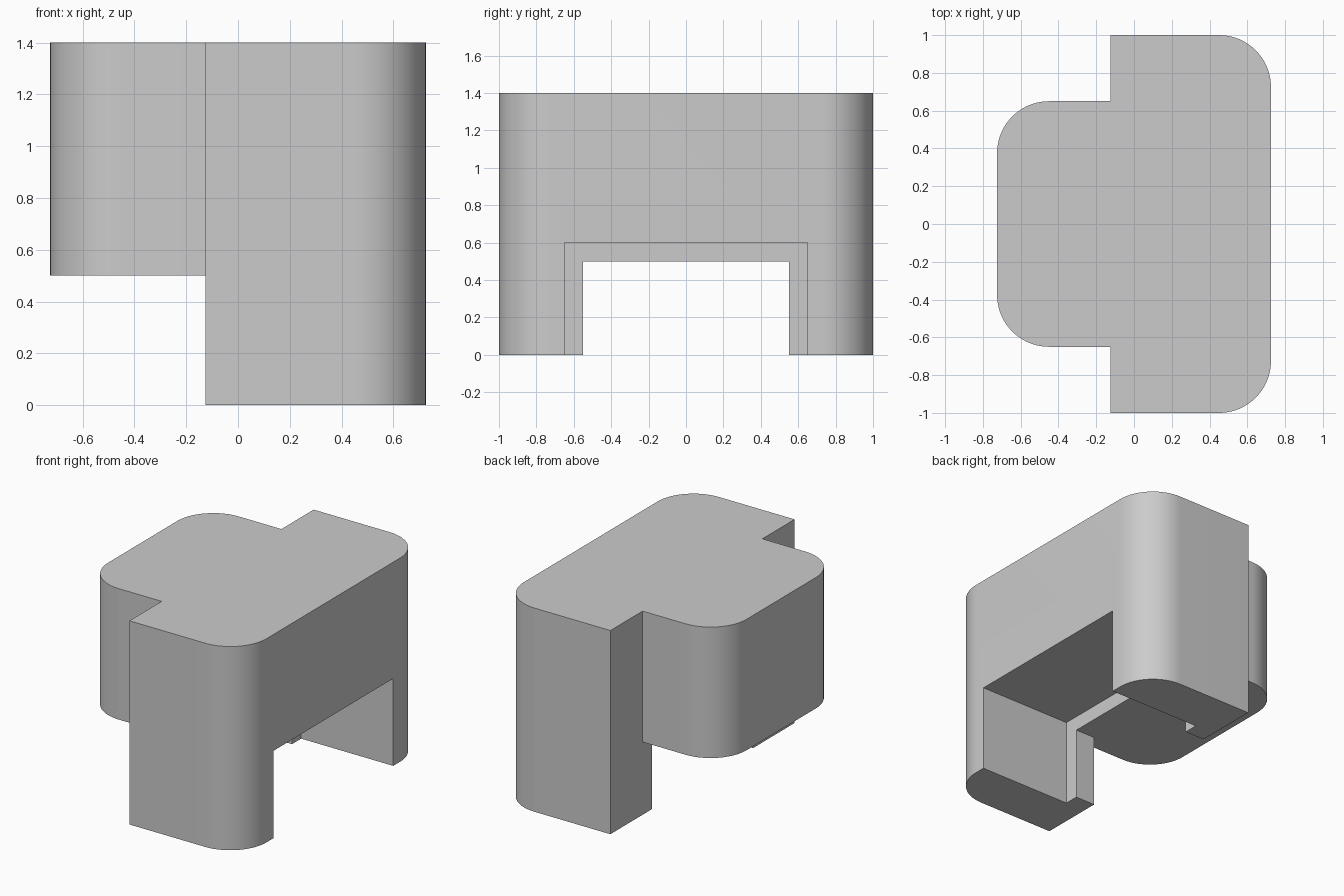
import bpy, bmesh, math

if "Cube" in bpy.data.objects:
    bpy.data.objects.remove(bpy.data.objects["Cube"], do_unlink=True)

HALF_X, STEP_X, LIP_X = 0.725, -0.125, 0.025
HEIGHT, RADIUS, SEGMENTS = 1.4, 0.275, 20

grey = bpy.data.materials.new("plain grey")
grey.use_nodes = True
grey.diffuse_color = (0.6, 0.6, 0.6, 1)
grey.node_tree.nodes["Principled BSDF"].inputs["Base Color"].default_value = grey.diffuse_color


def prism(name, outline, bottom, top):
    """Extrude a counter-clockwise plan outline between two heights."""
    bm = bmesh.new()
    face = bm.faces.new([bm.verts.new((x, y, bottom)) for x, y in outline])
    side = bmesh.ops.extrude_face_region(bm, geom=[face])["geom"]
    moved = [v for v in side if isinstance(v, bmesh.types.BMVert)]
    bmesh.ops.translate(bm, verts=moved, vec=(0, 0, top - bottom))
    bmesh.ops.recalc_face_normals(bm, faces=bm.faces)
    mesh = bpy.data.meshes.new(name)
    bm.to_mesh(mesh)
    bm.free()
    mesh.materials.append(grey)
    obj = bpy.data.objects.new(name, mesh)
    bpy.context.collection.objects.link(obj)
    return obj


def corner(x, y, start):
    """Quarter arc inside the corner at (x, y), beginning at angle start."""
    cx, cy = x - math.copysign(RADIUS, x), y - math.copysign(RADIUS, y)
    angles = [math.radians(start + 90 * i / SEGMENTS) for i in range(SEGMENTS + 1)]
    return [(cx + RADIUS * math.cos(a), cy + RADIUS * math.sin(a)) for a in angles]


def cut(target, cutter):
    """Subtract a cutter from the target and discard it."""
    cutter.hide_render = True
    mod = target.modifiers.new(cutter.name, 'BOOLEAN')
    mod.operation, mod.solver, mod.object = 'DIFFERENCE', 'EXACT', cutter
    bpy.context.view_layer.objects.active = target
    bpy.ops.object.modifier_apply(modifier=mod.name)
    bpy.data.objects.remove(cutter, do_unlink=True)


# Stepped plan with a wide block on the left and a narrower one on the right
plan = (corner(HALF_X, -1, 270) + corner(HALF_X, 1, 0)
        + [(STEP_X, 1), (STEP_X, 0.65)]
        + corner(-HALF_X, 0.65, 90) + corner(-HALF_X, -0.65, 180)
        + [(STEP_X, -0.65), (STEP_X, -1)])
body = prism("body", plan, 0, HEIGHT)

# Space under the narrow block, continuing as a passage between the legs
passage = [(-1, -2), (STEP_X, -2), (STEP_X, -0.55), (1, -0.55),
           (1, 0.55), (STEP_X, 0.55), (STEP_X, 2), (-1, 2)]
cut(body, prism("passage_cutter", passage, -1, 0.5))

# Larger recess that leaves a thin lip around the passage
recess = [(LIP_X, -0.65), (1, -0.65), (1, 0.65), (LIP_X, 0.65)]
cut(body, prism("recess_cutter", recess, -1, 0.6))

# Smooth rounded corners, crisp edges elsewhere
bpy.ops.object.select_all(action='DESELECT')
body.select_set(True)
bpy.context.view_layer.objects.active = body
bpy.ops.object.shade_smooth_by_angle(angle=math.radians(30))
